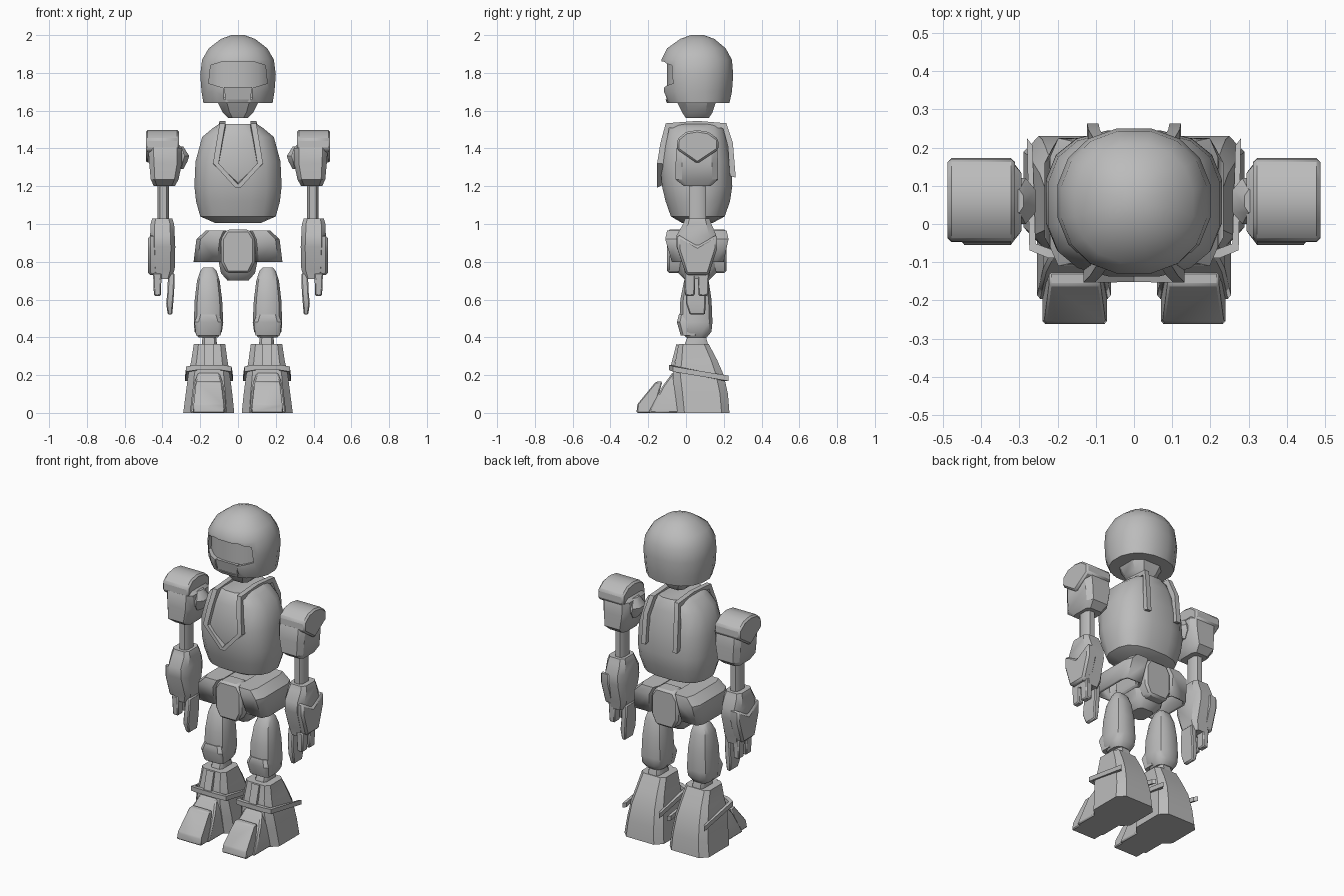
import bpy, bmesh, math
from mathutils import Vector

GREY = bpy.data.materials.new("plain grey")
GREY.diffuse_color = (0.5, 0.5, 0.5, 1)


def finish(name, bm, mirror=False, bevel=0):
    """Turn a bmesh into an object, optionally mirrored over x."""
    bmesh.ops.recalc_face_normals(bm, faces=bm.faces)
    me = bpy.data.meshes.new(name)
    bm.to_mesh(me)
    bm.free()
    me.materials.append(GREY)
    ob = bpy.data.objects.new(name, me)
    bpy.context.collection.objects.link(ob)
    if bevel:
        m = ob.modifiers.new("bevel", 'BEVEL')
        m.width, m.segments, m.limit_method = bevel, 1, 'ANGLE'
    if mirror:
        ob.modifiers.new("mirror", 'MIRROR')
    return ob


def skin(bm, rings, caps=(True, True)):
    n = len(rings[0])
    vs = [[bm.verts.new(p) for p in r] for r in rings]
    for a, b in zip(vs, vs[1:]):
        for i in range(n):
            bm.faces.new((a[i], a[(i + 1) % n], b[(i + 1) % n], b[i]))
    if caps[0]:
        bm.faces.new(vs[0][::-1])
    if caps[1]:
        bm.faces.new(vs[-1])


def loft(name, rings, n=8, p=4, mirror=False, bevel=0, caps=(True, True)):
    """Stack of rounded sections, each (z, x0, x1, y0, y1)."""
    ang = [math.tau * (i + 0.5) / n for i in range(n)]
    sup = lambda v: math.copysign(abs(v) ** (2 / p), v)
    unit = [(sup(math.cos(a)), sup(math.sin(a))) for a in ang]
    mx, my = max(u[0] for u in unit), max(u[1] for u in unit)
    bm = bmesh.new()
    skin(bm, [[((x0 + x1) / 2 + u / mx * (x1 - x0) / 2,
                (y0 + y1) / 2 + v / my * (y1 - y0) / 2, z) for u, v in unit]
              for z, x0, x1, y0, y1 in rings], caps)
    return finish(name, bm, mirror, bevel)


def box(name, x0, x1, y0, y1, z0, z1, mirror=False, bevel=0):
    return loft(name, [(z0, x0, x1, y0, y1), (z1, x0, x1, y0, y1)], 4, 4, mirror, bevel)


def prism(name, prof, axis, lo, hi, mirror=False, bevel=0):
    """Profile pushed along x (points y,z) or y (points x,z)."""
    place = (lambda d, a, b: (d, a, b)) if axis == 'x' else (lambda d, a, b: (a, d, b))
    bm = bmesh.new()
    skin(bm, [[place(d, a, b) for a, b in prof] for d in (lo, hi)])
    return finish(name, bm, mirror, bevel)


def bar(name, pts, wdir, w, t, centre, mirror=True):
    """Flat strip along pts, its thickness facing away from centre."""
    wd, rings = Vector(wdir), []
    for q in map(Vector, pts):
        out = q - Vector(centre)
        out = (out - wd * out.dot(wd)).normalized() * t / 2
        s = wd * w / 2
        rings.append([q + s + out, q - s + out, q - s - out, q + s - out])
    bm = bmesh.new()
    skin(bm, rings)
    return finish(name, bm, mirror)


def cut(ob, cutter):
    m = ob.modifiers.new("cut", 'BOOLEAN')
    m.object, m.operation, m.solver = cutter, 'DIFFERENCE', 'EXACT'
    bpy.context.view_layer.objects.active = ob
    bpy.ops.object.modifier_apply(modifier=m.name)
    bpy.data.objects.remove(cutter)


# Head: helmet shell with visor and mouth openings, inner face, neck
helmet = loft("helmet", [(z, -r, r, a, b) for z, r, a, b in (
    (1.64, .183, -.10, .23), (1.70, .193, -.128, .243), (1.79, .2, -.13, .25),
    (1.87, .19, -.13, .243), (1.93, .155, -.10, .21), (1.98, .09, -.03, .15),
    (2.0, .035, .025, .095))], 16, 2.2)
cut(helmet, prism("visor_cutter", [(-.155, 1.745), (-.145, 1.84), (-.08, 1.86), (.08, 1.86),
                                   (.145, 1.84), (.155, 1.745), (.075, 1.72), (-.075, 1.72)],
                  'y', -.3, -.01))
cut(helmet, box("mouth_cutter", -.075, .075, -.3, -.03, 1.66, 1.73))
loft("visor", [(z, -.183, .183, -.10, .2) for z in (1.67, 1.87)], 16, 2.2)
loft("mouth_guard", [(1.645, -.065, .065, -.10, 0), (1.725, -.074, .074, -.115, 0)], 4)
loft("neck", [(1.56, -.05, .05, .0, .12), (1.59, -.08, .08, -.02, .14),
              (1.65, -.11, .11, -.05, .16)], 8, 3)

# Torso and the harness straps over it
loft("torso", [(z, -r, r, a, b) for z, r, a, b in (
    (1.005, .12, -.02, .14), (1.04, .2, -.08, .205), (1.12, .222, -.108, .233),
    (1.2, .231, -.127, .245), (1.33, .225, -.137, .24), (1.46, .19, -.112, .215),
    (1.51, .13, -.095, .2), (1.53, .10, -.08, .19))], 16, 2.7)
bar("harness_strap", [(0, -.138, 1.20), (.117, -.137, 1.32), (.1, -.122, 1.42),
                      (.082, -.098, 1.52), (.082, .06, 1.53), (.085, .205, 1.52),
                      (.105, .235, 1.42), (.108, .248, 1.25)],
    (1, 0, 0), .03, .032, (0, .06, 1.3))

# Pelvis: core, front and back plates, flared hip panels
loft("pelvis_core", [(.70, -.055, .055, .0, .12), (.74, -.09, .09, -.04, .16),
                     (.84, -.11, .11, -.07, .19), (.96, -.12, .12, -.06, .18)])
plate = [(-.06, .97), (-.09, .92), (-.09, .80), (-.06, .74), (.06, .74),
         (.09, .80), (.09, .92), (.06, .97)]
prism("front_hip_plate", plate, 'y', -.10, .0, bevel=.012)
prism("back_hip_plate", plate, 'y', .12, .215, bevel=.012)
hip = loft("hip_panel", [(.80, .09, .235, -.075, .2), (.92, .075, .22, -.11, .225),
                         (.965, .06, .17, -.10, .215)], 8, 5, True, caps=(False, True))
sol = hip.modifiers.new("thickness", 'SOLIDIFY')
sol.thickness = .018

# Shoulder: joint, upper arm shell, pad
loft("shoulder_joint", [(1.29, .29, .33, .03, .09), (1.33, .268, .36, .0, .12),
                        (1.36, .258, .36, .0, .12), (1.41, .29, .33, .03, .09)], 8, 2.5, True)
loft("shoulder", [(1.2, .335, .445, -.01, .13), (1.235, .315, .462, -.055, .17),
                  (1.32, .297, .47, -.055, .17), (1.40, .295, .475, -.05, .165),
                  (1.43, .32, .46, -.03, .15)], 8, 5, True)
prism("shoulder_pad", [(-.048, 1.395), (-.045, 1.45), (0, 1.487), (.06, 1.497), (.12, 1.487),
                       (.17, 1.45), (.173, 1.395), (.06, 1.32)], 'x', .312, .488, True, .01)

# Arm, forearm with outer guard, fingers
loft("upper_arm", [(1.0, .365, .425, .015, .105), (1.22, .365, .425, .015, .105)], 8, 3, True)
loft("forearm", [(.71, .355, .445, .0, .12), (.76, .335, .46, -.01, .13),
                 (.88, .332, .465, -.05, .16), (.94, .335, .465, -.05, .16),
                 (1.0, .338, .463, -.015, .135), (1.028, .348, .455, -.005, .125)], 8, 4, True)
prism("forearm_guard", [(.0, .73), (-.045, .87), (-.045, .945), (.06, .885),
                        (.165, .945), (.165, .87), (.12, .73)], 'x', .41, .476, True, .012)
for i, y in enumerate((-.01, .062)):
    loft("outer_finger_%d" % (i + 1), [(.62, .408, .445, y + .004, y + .056),
                                       (.74, .405, .45, y, y + .06)], 4, 4, True, .006)
loft("inner_fingers", [(.52, .348, .372, .02, .10), (.58, .343, .38, .0, .105),
                       (.64, .338, .374, .0, .105), (.74, .335, .37, .01, .105)],
     4, 4, True, .006)

# Leg: thigh, knee guard, ankle
loft("thigh", [(.40, .105, .21, .0, .11), (.43, .085, .23, -.03, .135),
               (.48, .078, .234, -.035, .14), (.60, .084, .229, -.03, .135),
               (.70, .097, .217, -.01, .12), (.75, .113, .2, .02, .1),
               (.77, .13, .185, .035, .08)], 12, 3, True)
loft("knee_guard", [(.41, .092, .222, -.028, .06), (.48, .083, .231, -.048, .06),
                    (.52, .1, .215, -.038, .06)], 8, 5, True)
loft("ankle", [(.30, .11, .19, -.02, .12), (.37, .112, .19, -.005, .115),
               (.42, .118, .188, .015, .1)], 8, 5, True)

# Boot: shaft, instep, toe cap, side band, shin bar
loft("boot", [(0, .02, .29, -.05, .23), (.1, .03, .277, -.06, .222),
              (.2, .043, .264, -.07, .2), (.28, .056, .247, -.055, .165),
              (.365, .068, .234, -.04, .12)], 8, 5, True)
loft("instep", [(0, .06, .255, -.20, 0), (.14, .075, .238, -.125, 0),
                (.215, .1, .21, -.07, 0)], 4, 4, True, .008)
loft("toe_cap", [(0, .07, .24, -.262, -.17), (.045, .075, .235, -.258, -.16),
                 (.165, .088, .222, -.16, -.125)], 4, 4, True, .006)
bar("boot_band", [(.273, .215, .183), (.266, -.06, .232), (.22, -.078, .24),
                  (.09, -.078, .24), (.042, -.06, .232), (.034, .215, .183)],
    (0, 0, 1), .028, .024, (.155, .06, .2))
bar("shin_bar", [(.155, -.075, .24), (.155, -.042, .36)], (1, 0, 0), .05, .02, (.155, .06, .3))

# Smooth shading with sharp creases
bpy.ops.object.select_all(action='DESELECT')
for ob in bpy.data.objects:
    ob.select_set(True)
    bpy.context.view_layer.objects.active = ob
bpy.ops.object.shade_smooth_by_angle(angle=math.radians(35))
